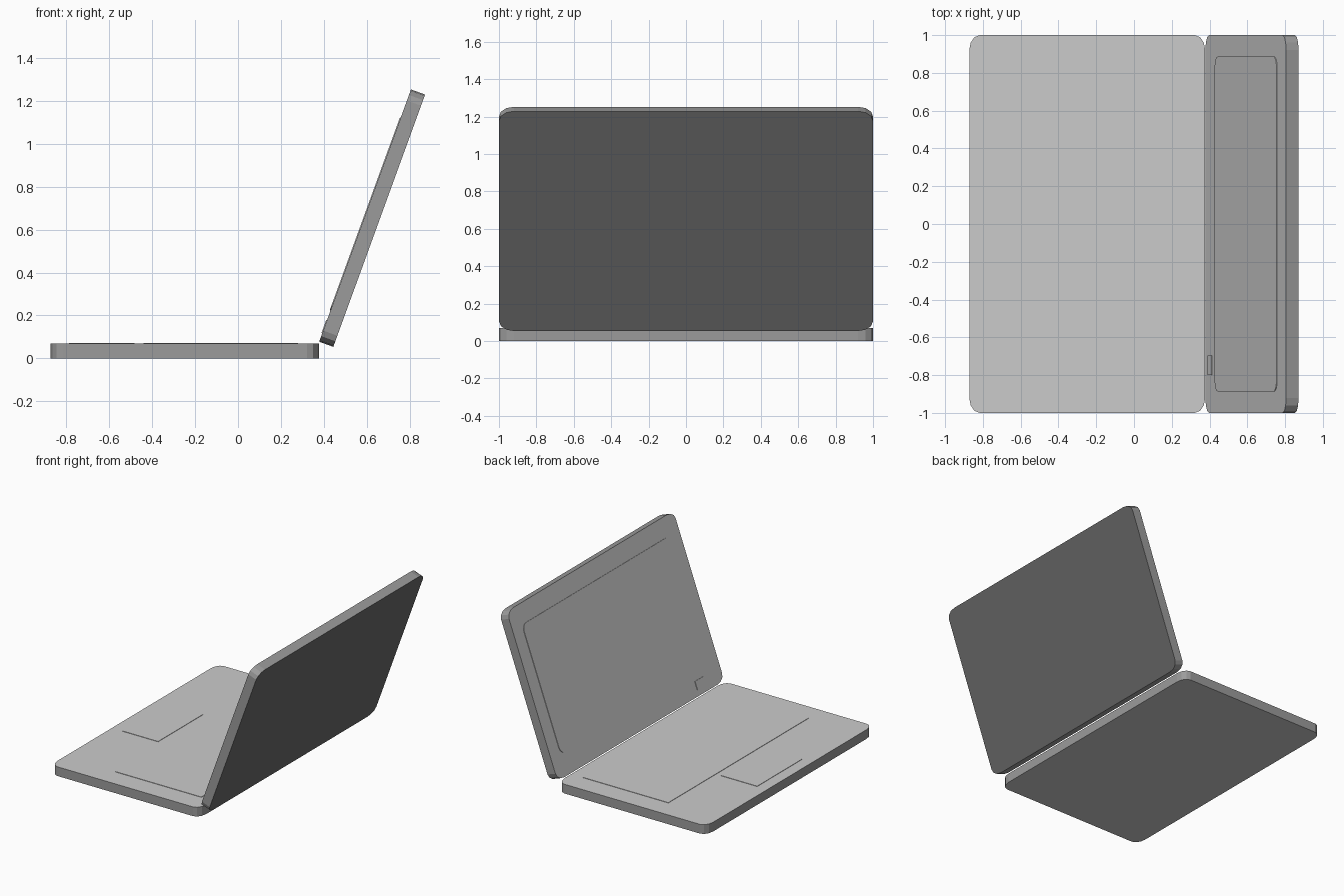
import bpy, bmesh
from math import radians, sin, cos, pi

if "Cube" in bpy.data.objects:
    bpy.data.objects.remove(bpy.data.objects["Cube"])


def material(name, v):
    m = bpy.data.materials.new(name)
    m.diffuse_color = (v, v, v, 1)
    m.use_nodes = True
    m.node_tree.nodes["Principled BSDF"].inputs["Base Color"].default_value = m.diffuse_color
    return m


def outline(x0, x1, y0, y1, rx, ry, segs=3):
    """Counter-clockwise rectangle, corners rounded when rx > 0."""
    if rx == 0:
        return [(x0, y0), (x1, y0), (x1, y1), (x0, y1)]
    centres = [(x1 - rx, y1 - ry), (x0 + rx, y1 - ry), (x0 + rx, y0 + ry), (x1 - rx, y0 + ry)]
    return [(cx + rx * cos(pi / 2 * (q + i / segs)), cy + ry * sin(pi / 2 * (q + i / segs)))
            for q, (cx, cy) in enumerate(centres) for i in range(segs + 1)]


def slab(name, rect, radii, z, thickness=0.0, loc=(0, 0, 0), tilt=0.0, mats=()):
    """Flat panel with its top at z, given depth below when thickness > 0.
    mats: materials for top, sides and underside."""
    bm = bmesh.new()
    face = bm.faces.new([bm.verts.new((x, y, z)) for x, y in outline(*rect, *radii)])
    if thickness:
        ext = bmesh.ops.extrude_face_region(bm, geom=[face], use_keep_orig=True)
        moved = [g for g in ext["geom"] if isinstance(g, bmesh.types.BMVert)]
        bmesh.ops.translate(bm, verts=moved, vec=(0, 0, -thickness))
        bmesh.ops.recalc_face_normals(bm, faces=bm.faces)
    bm.normal_update()
    if mats:
        for f in bm.faces:
            f.material_index = 0 if f.normal.z > 0.5 else 2 if f.normal.z < -0.5 else 1
    mesh = bpy.data.meshes.new(name)
    bm.to_mesh(mesh)
    bm.free()
    for m in mats:
        mesh.materials.append(m)
    ob = bpy.data.objects.new(name, mesh)
    ob.location = loc
    ob.rotation_euler.y = radians(tilt)
    bpy.context.collection.objects.link(ob)
    return ob


T = 0.07                 # body thickness
CORNER = (0.055, 0.08)   # body corner radii
SQUARE = (0, 0)
light = material("light_grey", 0.8)
edge = material("edge_grey", 0.33)
dark = material("dark_grey", 0.14)

# Base with keyboard area and touchpad
slab("base", (-0.872, 0.377, -1, 1), CORNER, T, T, mats=(light, edge, light))
slab("keyboard", (-0.44, 0.28, -0.84, 0.84), SQUARE, T + 0.003, 0.003)
slab("touchpad", (-0.787, -0.482, -0.27, 0.27), SQUARE, T + 0.003, 0.003)

# Lid: local x runs up the lid, local z faces the user
hinge = dict(loc=(0.378, 0, 0.078), tilt=-70)
slab("lid", (0, 1.25, -1, 1), CORNER, 0, T, mats=(light, edge, dark), **hinge)
slab("screen", (0.155, 1.11, -0.888, 0.888), (0.05, 0.05), 0.004, 0.004, **hinge)
slab("badge_panel", (0.042, 0.106, -0.80, -0.695), SQUARE, 0.004, 0.004, **hinge)
